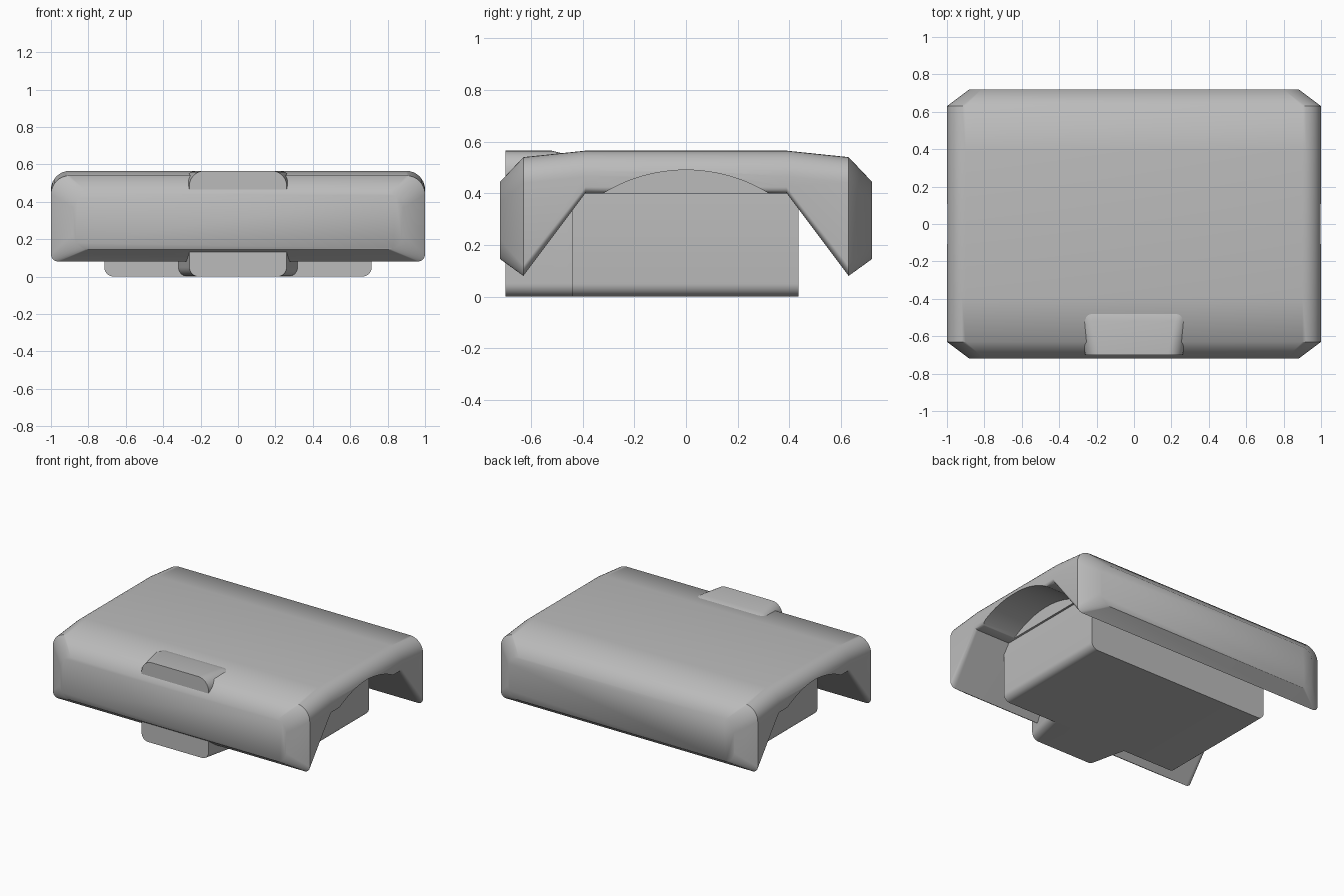
import bpy, bmesh
from math import sin, cos, pi, radians

cube = bpy.data.objects.get("Cube")
if cube:
    bpy.data.objects.remove(cube, do_unlink=True)

grey = bpy.data.materials.new("plain grey")
grey.use_nodes = True
colour = (0.5, 0.5, 0.5, 1)
grey.diffuse_color = colour
grey.node_tree.nodes["Principled BSDF"].inputs["Base Color"].default_value = colour


def rounded_section(half, low, high, r_low, r_high, steps=8):
    """Rounded rectangle in x and z, corner by corner."""
    points = []
    corners = [(1, high, r_high, 0), (-1, high, r_high, 1),
               (-1, low, r_low, 2), (1, low, r_low, 3)]
    for side, z, r, quarter in corners:
        cx = side * (half - r)
        cz = z - r if quarter < 2 else z + r
        for i in range(steps + 1):
            a = (quarter + i / steps) * pi / 2
            points.append((cx + r * cos(a), cz + r * sin(a)))
    return points


def loft(name, sections):
    """Skin rounded sections given as (y, half, low, high, r_low, r_high)."""
    bm = bmesh.new()
    rings = [[bm.verts.new((x, y, z)) for x, z in rounded_section(*rest)]
             for y, *rest in sections]
    n = len(rings[0])
    for a, b in zip(rings, rings[1:]):
        for i in range(n):
            j = (i + 1) % n
            bm.faces.new((a[i], a[j], b[j], b[i]))
    bm.faces.new(rings[0])
    bm.faces.new(rings[-1])
    bmesh.ops.recalc_face_normals(bm, faces=bm.faces)
    mesh = bpy.data.meshes.new(name)
    bm.to_mesh(mesh)
    bm.free()
    mesh.materials.append(grey)
    obj = bpy.data.objects.new(name, mesh)
    bpy.context.collection.objects.link(obj)
    return obj


def smooth(obj, angle):
    bpy.ops.object.select_all(action='DESELECT')
    obj.select_set(True)
    bpy.context.view_layer.objects.active = obj
    bpy.ops.object.shade_smooth_by_angle(angle=radians(angle))


# Arched cover with drooping front and back flanges
half_cover = [(0.72, 0.88, 0.145, 0.445, 0.08, 0.08),
              (0.63, 1.0, 0.08, 0.54, 0.04, 0.1),
              (0.39, 1.0, 0.40, 0.565, 0.025, 0.1)]
front_half = [(-s[0], *s[1:]) for s in half_cover]
cover = loft("cover", front_half + half_cover[::-1])

# Curved recess under each end of the cover
for side, label in ((1, "left"), (-1, "right")):
    bpy.ops.mesh.primitive_cylinder_add(
        vertices=128, radius=0.614, depth=0.5,
        location=(side * 0.98, 0, -0.124), rotation=(0, pi / 2, 0))
    cutter = bpy.context.object
    cutter.name = label + "_recess_cutter"
    cutter.hide_render = True
    cut = cover.modifiers.new("recess", 'BOOLEAN')
    cut.operation = 'DIFFERENCE'
    cut.solver = 'EXACT'
    cut.object = cutter
    bpy.context.view_layer.objects.active = cover
    bpy.ops.object.modifier_apply(modifier=cut.name)
    bpy.data.objects.remove(cutter, do_unlink=True)
smooth(cover, 42)

# Main body hanging below the cover
body = loft("body", [(-0.44, 0.715, 0, 0.42, 0.05, 0.01),
                     (0.435, 0.715, 0, 0.42, 0.05, 0.01)])
smooth(body, 35)

# Tapered clasp running up through the front flange
clasp = loft("clasp", [(-0.70, 0.26, 0, 0.565, 0.05, 0.08),
                       (-0.52, 0.30, 0, 0.565, 0.05, 0.08),
                       (-0.46, 0.315, 0, 0.55, 0.05, 0.08),
                       (-0.43, 0.32, 0, 0.53, 0.05, 0.08)])
smooth(clasp, 35)
